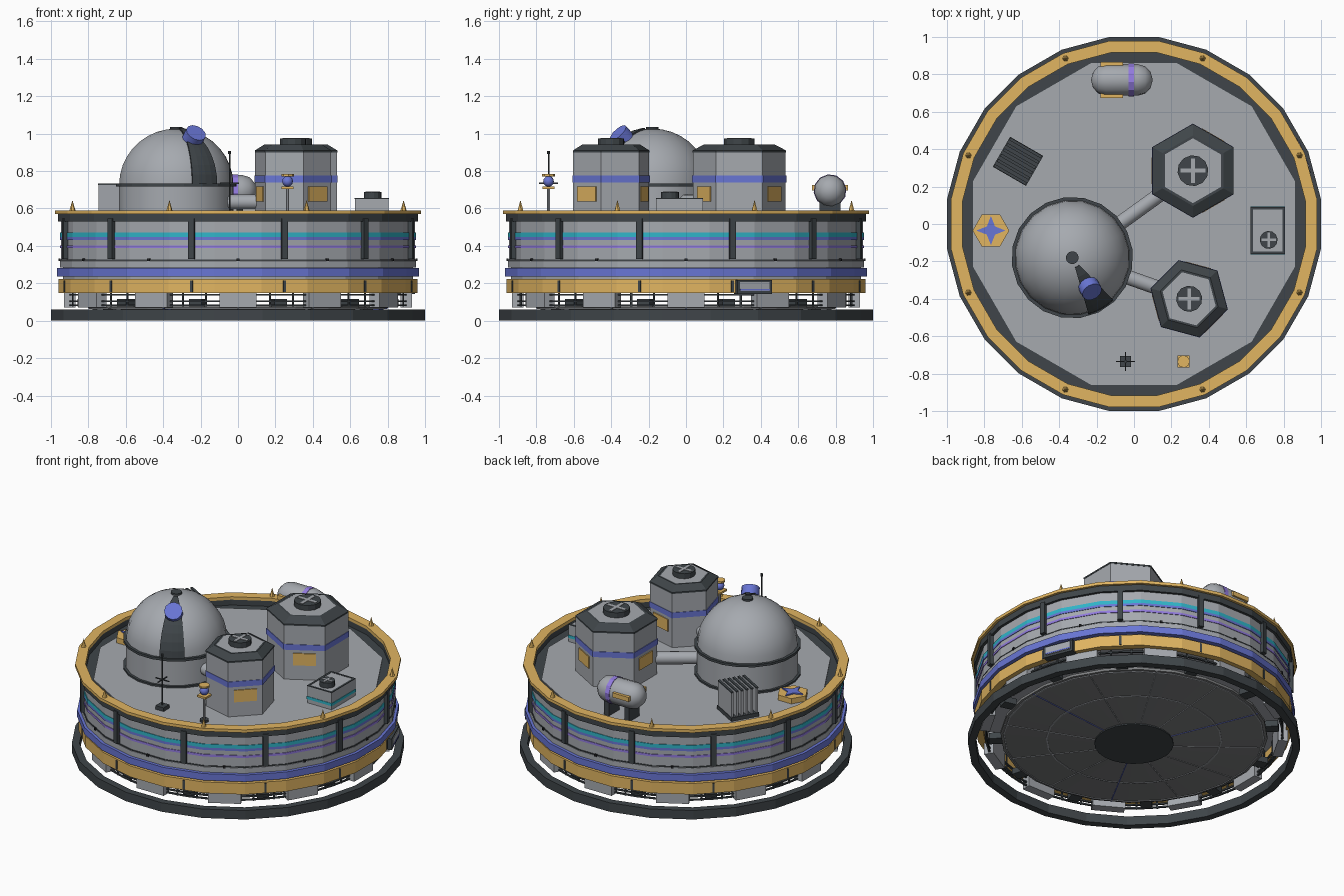
import bpy, bmesh
from math import radians, sin, cos, pi
from mathutils import Vector, Matrix

cube = bpy.data.objects.get("Cube")
if cube:
    bpy.data.objects.remove(cube, do_unlink=True)


def material(name, *rgb):
    m = bpy.data.materials.new(name)
    m.use_nodes = True
    m.diffuse_color = (*rgb, 1)
    m.node_tree.nodes["Principled BSDF"].inputs["Base Color"].default_value = (*rgb, 1)
    return m


GREY = material("hull_grey", .38, .4, .43)
KEEL = material("keel_grey", .2, .205, .21)
DARK = material("dark_grey", .05, .06, .067)
BLACK = material("slot_black", .018, .019, .022)
GOLD = material("gold", .75, .46, .12)
BLUE = material("periwinkle_blue", .14, .18, .66)
CYAN = material("cyan", .03, .46, .58)
PURPLE = material("purple", .29, .2, .74)


def finish(name, bm, mat, smooth=False):
    bmesh.ops.remove_doubles(bm, verts=bm.verts, dist=1e-5)
    bmesh.ops.recalc_face_normals(bm, faces=bm.faces)
    me = bpy.data.meshes.new(name)
    bm.to_mesh(me)
    bm.free()
    me.materials.append(mat)
    if smooth:
        me.shade_smooth()
        me.set_sharp_from_angle(angle=radians(32))
    ob = bpy.data.objects.new(name, me)
    bpy.context.collection.objects.link(ob)
    return ob


def lathe(name, pts, mat, n=24, phase=7.5, loc=(0, 0, 0), ring=False, sweep=360, smooth=False):
    """Turn a (radius, height) profile about z; ring closes the profile."""
    bm = bmesh.new()
    rows = []
    for i in range(n + 1):
        a = radians(phase + sweep * i / n)
        rows.append([bm.verts.new((loc[0] + r * cos(a), loc[1] + r * sin(a), loc[2] + z)) for r, z in pts])
    k = len(pts)
    for a, b in zip(rows, rows[1:]):
        for j in range(k if ring else k - 1):
            bm.faces.new((a[j], b[j], b[(j + 1) % k], a[(j + 1) % k]))
    if ring and sweep < 360:
        bm.faces.new(rows[0])
        bm.faces.new(rows[-1])
    return finish(name, bm, mat, smooth)


def band(name, r0, r1, z0, z1, mat, **kw):
    return lathe(name, [(r0, z0), (r1, z0), (r1, z1), (r0, z1)], mat, ring=True, **kw)


def drum(name, r, z0, z1, mat, n=16, **kw):
    return lathe(name, [(0, z0), (r, z0), (r, z1), (0, z1)], mat, n=n, **kw)


def box(name, size, loc, mat, deg=0):
    bm = bmesh.new()
    m = Matrix.Translation(loc) @ Matrix.Rotation(radians(deg), 4, 'Z') @ Matrix.Diagonal((*size, 1))
    bmesh.ops.create_cube(bm, size=1, matrix=m)
    return finish(name, bm, mat)


def rod(name, p, q, r, mat, n=12):
    p, q = Vector(p), Vector(q)
    bm = bmesh.new()
    m = Matrix.Translation((p + q) / 2) @ (q - p).to_track_quat('Z', 'Y').to_matrix().to_4x4()
    bmesh.ops.create_cone(bm, cap_ends=True, segments=n, radius1=r, radius2=r, depth=(q - p).length, matrix=m)
    return finish(name, bm, mat, n > 8)


def polar(r, deg, z, c=(0, 0)):
    return (c[0] + r * cos(radians(deg)), c[1] + r * sin(radians(deg)), z)


# Ground ring and main drum
band("ground_ring", .962, 1.0086, 0, .06, DARK)
lathe("drum_wall", [(0, .22), (.945, .22), (.945, .285), (.96, .285), (.96, .32),
                    (.955, .325), (.955, .53), (0, .53)], GREY)
band("gold_skirt", .925, .968, .148, .222, GOLD)
band("blue_belt", .94, .976, .237, .282, BLUE)
band("wall_seam", .94, .96, .322, .328, DARK)
band("purple_stripe", .94, .959, .388, .403, PURPLE)
band("blue_stripe", .94, .959, .432, .448, BLUE)
band("cyan_stripe", .94, .959, .448, .472, CYAN)
band("cornice", .925, .972, .53, .57, DARK)
band("gold_rim", .925, .988, .57, .59, GOLD)
drum("deck_border", .93, .525, .534, DARK, n=24, phase=7.5)
drum("deck", .89, .53, .54, GREY, n=12, phase=15)

# Parts repeated around the drum
for i in range(12):
    a = 15 + 30 * i
    box("wall_strut", (.045, .034, .215), polar(.948, a, .438), DARK, a)
    box("support_leg", (.06, .2, .16), polar(.9, a + 15, .15), GREY, a + 15)
    box("keel_clamp", (.08, .07, .04), polar(.84, a, .095), DARK, a)
    for d in (-4, 4):
        rod("rail_post", polar(.9, a + d, .075), polar(.9, a + d, .22), .006, DARK, 6)
    box("skirt_slot", (.012, .014, .06), polar(.957, a, .184), DARK, a)
    box("wall_port", (.012, .014, .014), polar(.954, a + 15, .325), BLACK, a + 15)
for i in range(8):
    x, y, z = polar(.958, 22.5 + 45 * i, .59)
    lathe("rim_spike", [(.016, 0), (0, .055)], GOLD, n=6, loc=(x, y, z))
for z in (.078, .1, .135):
    band("service_rail", .895, .907, z, z + .009, DARK, n=48)
box("utility_box_frame", (.05, .2, .075), polar(.955, 22, .18), DARK, 22)
box("utility_box_panel", (.05, .17, .05), polar(.959, 22, .183), GREY, 22)
box("utility_box_light", (.05, .17, .008), polar(.961, 22, .165), BLUE, 22)

# Underside
lathe("keel_plate", [(0, .02), (.24, .02), (.81, .068), (.81, .085), (0, .085)], KEEL)
drum("keel_hub", .24, .012, .03, DARK, n=24)
for r, z in ((.53, .041), (.79, .062)):
    band("keel_ring_seam", r - .004, r + .004, z, z + .008, GREY)
for i in range(12):
    a = 30 * i
    rod("keel_seam", polar(.24, a, .02), polar(.8, a, .067), .004, BLUE if i % 4 == 0 else GREY, 6)


# Observatory dome
DX, DY = -.33, -.18
C = (DX, DY, 0)
SLIT = -60
drum("dome_base", .309, .53, .725, GREY, n=20, loc=C, smooth=True)
for z in (.535, .718):
    band("dome_collar", .28, .325, z, z + .016, DARK, n=20, loc=C)
arc = [radians(t) for t in range(0, 91, 10)]
lathe("dome_shell", [(.308 * cos(t), .727 + .3 * sin(t)) for t in arc], GREY, n=20, loc=C, smooth=True)
cut = arc[:-1]
lathe("dome_slit", [(.316 * cos(t), .727 + .308 * sin(t)) for t in cut]
      + [(.3 * cos(t), .727 + .293 * sin(t)) for t in reversed(cut)],
      DARK, n=4, phase=SLIT - 14, sweep=28, ring=True, loc=C)
drum("dome_cap", .034, 1.02, 1.036, DARK, loc=C)
rod("telescope_tube", polar(.12, SLIT, .9, C), polar(.185, SLIT, .98, C), .045, DARK)
rod("telescope_lens", polar(.17, SLIT, .965, C), polar(.212, SLIT, 1.005, C), .056, BLUE)


# Roof hatch with a cross plate
def hatch(x, y, z, r, h):
    drum("hatch", r, z, z + h, DARK, n=12, loc=(x, y, 0))
    for d in (0, 90):
        box("hatch_bar", (r * 1.6, r * .26, .006), (x, y, z + h), GREY, d)


# Hexagonal towers joined to the dome by tubes
for x, y, r, ph in ((.315, .285, .248, 30), (.295, -.4, .21, 45)):
    loc = (x, y, 0)
    drum("tower_body", r, .53, .905, GREY, n=6, phase=ph, loc=loc)
    band("tower_stripe", r * .9, r + .004, .738, .775, BLUE, n=6, phase=ph, loc=loc)
    lathe("tower_cap", [(r * .9, .9), (r * 1.01, .9), (r * 1.01, .91), (r * .76, .942), (r * .7, .942)],
          DARK, n=6, phase=ph, loc=loc, ring=True)
    drum("tower_roof", r * .75, .9, .941, GREY, n=6, phase=ph, loc=loc)
    hatch(x, y, .941, .08 * r / .24, .034)
    for i in range(3):
        a = ph - 90 + 120 * i
        box("tower_window", (.012, .14, .08), polar(r * .866, a, .677, loc), GOLD, a)
    rod("link_tube", (DX, DY, .635), (x, y, .635), .04, GREY, 14)

# Equipment locker
box("locker", (.18, .25, .115), (.715, -.035, .597), GREY)
box("locker_stripe", (.186, .256, .018), (.715, -.035, .575), CYAN)
for s in (-1, 1):
    box("locker_edge_side", (.013, .252, .005), (.715 + s * .0845, -.035, .654), DARK)
    box("locker_edge_end", (.182, .013, .005), (.715, -.035 + s * .1195, .654), DARK)
hatch(.72, -.085, .655, .048, .034)

# Storage tank lying along x
cap = [radians(t) for t in range(0, 91, 30)]
half = [(.085 * cos(t), .085 + .08 * sin(t)) for t in cap]
tank = lathe("tank", [(r, -z) for r, z in reversed(half)] + half, GREY, n=12, smooth=True)
ring = band("tank_band", .07, .088, -.015, .015, PURPLE, n=12)
for ob, x in ((tank, -.065), (ring, -.015)):
    ob.matrix_world = Matrix.Translation((x, .77, .695)) @ Matrix.Rotation(pi / 2, 4, 'Y')
for s in (-1, 1):
    box("tank_side_rail", (.12, .022, .03), (-.12, .77 + s * .084, .71), GOLD)
    box("tank_cradle", (.035, .11, .12), (-.065 + s * .075, .77, .59), DARK)

# Radiator fins
box("radiator_base", (.205, .185, .03), (-.62, .335, .55), DARK, -30)
for i in range(6):
    o = (i - 2.5) * .033
    box("radiator_fin", (.19, .014, .17), (-.62 + o * .5, .335 + o * .866, .645), GREY, -30)
    box("radiator_fin_edge", (.195, .016, .008), (-.62 + o * .5, .335 + o * .866, .73), DARK, -30)

# Star emblem pad
drum("star_pad", .098, .535, .575, GOLD, n=6, phase=0, loc=(-.765, -.035, 0))
bm = bmesh.new()
bm.faces.new([bm.verts.new(polar(.031 if i % 2 else .078, 45 * i, .574, (-.765, -.035))) for i in range(8)])
for f in bmesh.ops.extrude_face_region(bm, geom=bm.faces[:])["geom"]:
    if isinstance(f, bmesh.types.BMVert):
        f.co.z += .009
finish("star", bm, BLUE)

# Antenna mast and signal lamp
M = (-.045, -.735)
box("mast_foot", (.06, .06, .03), (*M, .55), DARK)
rod("mast", (*M, .54), (*M, .9), .004, DARK, 8)
rod("mast_tip", (*M, .89), (*M, .907), .008, DARK, 8)
for d in (0, 90):
    box("mast_crossbar", (.1, .006, .006), (*M, .735), DARK, d)
L = (.265, -.735, 0)
drum("lamp_foot", .028, .535, .555, DARK, n=8, loc=L)
drum("lamp_post", .009, .54, .71, GREY, n=8, loc=L)
drum("lamp_tray", .045, .705, .718, GOLD, n=4, phase=45, loc=L)
drum("lamp_cover", .034, .772, .784, GOLD, n=8, loc=L)
lathe("lamp_globe", [(.029 * cos(radians(t)), .745 + .029 * sin(radians(t))) for t in range(-90, 91, 30)],
      BLUE, n=12, loc=L, smooth=True)
